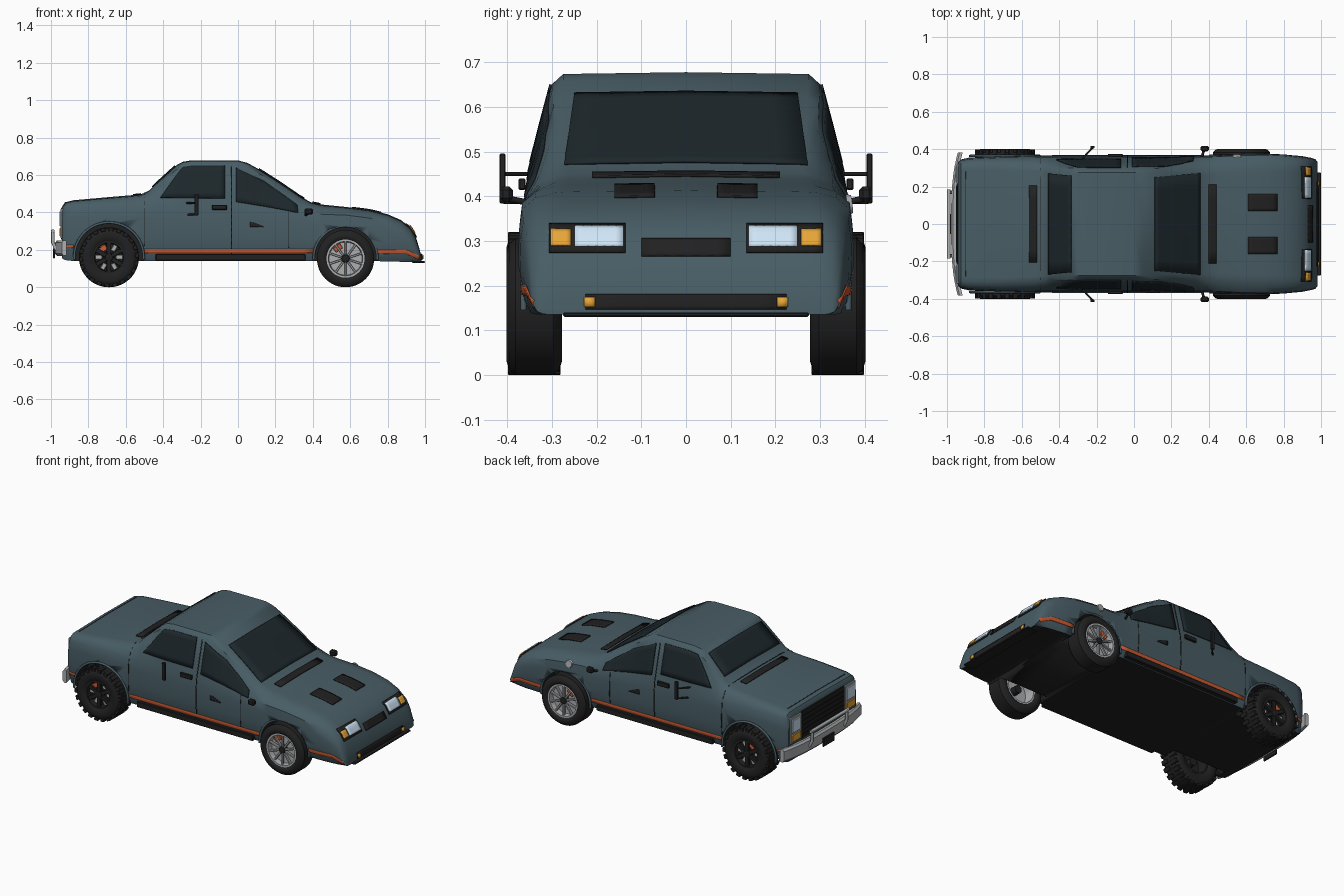
import bpy, bmesh, math
from mathutils import Vector, Matrix
from mathutils.bvhtree import BVHTree

if "Cube" in bpy.data.objects:
    bpy.data.objects.remove(bpy.data.objects["Cube"])

def mat(name, *c):
    m = bpy.data.materials.new(name)
    m.diffuse_color = (*c, 1)
    m.use_nodes = True
    m.node_tree.nodes["Principled BSDF"].inputs["Base Color"].default_value = m.diffuse_color
    return m

PAINT = mat("paint", .065, .11, .13)
GLASS = mat("glass", .012, .02, .024)
BLACK = mat("black", .015, .015, .016)
ORANGE = mat("orange", .6, .1, .03)
AMBER = mat("amber", .8, .38, .04)
LAMP = mat("lamp", .62, .78, .92)
METAL = mat("metal", .42, .43, .44)

def finish(bm, name, *mats, angle=35):
    me = bpy.data.meshes.new(name)
    bm.to_mesh(me)
    ob = bpy.data.objects.new(name, me)
    bpy.context.collection.objects.link(ob)
    for m in mats:
        me.materials.append(m)
    bpy.ops.object.select_all(action='DESELECT')
    ob.select_set(True)
    bpy.context.view_layer.objects.active = ob
    bpy.ops.object.shade_smooth_by_angle(angle=math.radians(angle))
    return ob

def box(name, c, s, m, rot=None, bev=.003):
    bm = bmesh.new()
    bmesh.ops.create_cube(bm, size=1, matrix=Matrix.Diagonal((*s, 1)))
    bmesh.ops.bevel(bm, geom=bm.edges[:], offset=min(bev, min(s) * .3), segments=1, affect='EDGES')
    bm.transform(Matrix.Translation(c) @ (rot or Matrix()))
    return finish(bm, name, m)

def tube(name, pts, r, m):
    cu = bpy.data.curves.new(name, 'CURVE')
    cu.dimensions, cu.bevel_depth, cu.bevel_resolution, cu.use_fill_caps = '3D', r, 2, True
    sp = cu.splines.new('POLY')
    sp.points.add(len(pts) - 1)
    for p, q in zip(sp.points, pts):
        p.co = (*q, 1)
    cu.materials.append(m)
    ob = bpy.data.objects.new(name, cu)
    bpy.context.collection.objects.link(ob)

# Body: lofted cross-sections (x, floor z, side half-width, shoulder z, top half-width, top z)
ST = [(-.94, .155, .325, .395, .29, .43), (-.925, .145, .337, .42, .30, .452), (-.88, .14, .347, .425, .305, .463),
      (-.7, .14, .355, .43, .305, .479), (-.52, .14, .357, .43, .30, .494), (-.475, .14, .357, .43, .298, .515),
      (-.44, .14, .357, .43, .296, .55), (-.33, .14, .357, .43, .295, .65), (-.295, .14, .357, .43, .295, .669),
      (-.25, .14, .357, .43, .295, .676), (0, .14, .357, .425, .295, .676), (.05, .14, .357, .42, .295, .663),
      (.12, .14, .357, .415, .292, .624), (.22, .14, .357, .41, .29, .56), (.33, .14, .357, .4, .285, .485),
      (.39, .14, .357, .395, .283, .452), (.45, .14, .36, .39, .28, .44), (.58, .14, .367, .385, .285, .427),
      (.7, .14, .368, .37, .29, .412), (.8, .138, .364, .345, .295, .388), (.87, .136, .357, .315, .298, .358),
      (.92, .135, .349, .28, .30, .318), (.95, .135, .342, .235, .30, .268), (.97, .135, .335, .185, .298, .205),
      (.98, .135, .325, .15, .295, .16)]

def ring(x, zb, w, zs, wt, zt):
    h, t, d = zs - zb, zt - zs, w - wt
    k = .5 + .15 * max(0, 1 - t / .2)
    half = [(w - .018, zb), (w - .004, zb + .12 * h), (w + .008, zb + .45 * h), (w + .006, zb + .8 * h), (w, zs),
            (w - d * (1 - k), zs + t * k), (wt + d * .08, zs + t * .9), (wt - .02, zt - .002)]
    return [(x, y, z) for y, z in half] + [(x, 0, zt + .002)] + [(x, -y, z) for y, z in reversed(half)]

bm = bmesh.new()
rings = [[bm.verts.new(p) for p in ring(*s)] for s in ST]
for a, b in zip(rings, rings[1:]):
    for i in range(len(a)):
        j = (i + 1) % len(a)
        f = bm.faces.new((a[i], a[j], b[j], b[i]))
        f.material_index = int(j == 0)
bm.faces.new(rings[0])
bm.faces.new(rings[-1])
bmesh.ops.recalc_face_normals(bm, faces=bm.faces)
BVH = BVHTree.FromBMesh(bm)
body = finish(bm, "body", PAINT, BLACK)

# Wheel wells cut into the body: x, z, well radius, lip name
for x, z, r in ((-.69, .16, .186), (.575, .157, .17)):
    for s in (1, -1):
        bm = bmesh.new()
        bmesh.ops.create_cone(bm, cap_ends=True, segments=48, radius1=r, radius2=r, depth=.3,
                              matrix=Matrix.Translation((x, s * .41, z)) @ Matrix.Rotation(math.pi / 2, 4, 'X'))
        for f in bm.faces:
            f.material_index = 1
        cut = finish(bm, "well_cutter", PAINT, BLACK)
        cut.hide_render = True
        bpy.context.view_layer.objects.active = body
        md = body.modifiers.new("well", 'BOOLEAN')
        md.operation, md.solver, md.object = 'DIFFERENCE', 'EXACT', cut
        bpy.ops.object.modifier_apply(modifier=md.name)
        bpy.data.objects.remove(cut)
        tube("arch_lip", [(x + r * math.cos(a), s * .364, z + r * math.sin(a))
                          for a in [math.radians(-4 + 188 * i / 28) for i in range(29)]], .007, PAINT)

# Panels laid on the body: strip between two polylines, projected along an axis
def panel(name, a, b, axis, sign, m, k=6, rows=6, off=.003):
    ax = 'xyz'.index(axis)
    def resample(p):
        p = [Vector(q) for q in p]
        return [u.lerp(v, i / k) for u, v in zip(p, p[1:]) for i in range(k)] + [p[-1]]
    d = Vector((0, 0, 0))
    d[ax] = sign
    bm = bmesh.new()
    grid = []
    A, B = resample(a), resample(b)
    for r in range(rows + 1):
        row = []
        for u, v in zip(A, B):
            q = u.lerp(v, r / rows)
            o = Vector((q.x, q.y))
            p = Vector((*o[:ax], 2 * sign, *o[ax:]))
            hit, n, _, _ = BVH.ray_cast(p, -d)
            row.append(bm.verts.new(hit + n * off) if hit else None)
        grid.append(row)
    for r, s in zip(grid, grid[1:]):
        for i in range(len(r) - 1):
            q = (r[i], r[i + 1], s[i + 1], s[i])
            if all(q):
                bm.faces.new(q)
    ob = finish(bm, name, m)
    md = ob.modifiers.new("thick", 'SOLIDIFY')
    md.thickness, md.offset = .006, 0

def rect(name, x0, x1, y0, y1, axis, sign, m, k=6, rows=6, off=.003):
    panel(name, [(x0, y0), (x1, y0)], [(x0, y1), (x1, y1)], axis, sign, m, k, rows, off)

# Windscreens, cowl vents, hood vents and top seams
panel("windscreen", [(.11, -.25), (.11, .25)], [(.352, -.272), (.352, .272)], 'z', 1, GLASS, 8, 12)
panel("rear_screen", [(-.455, -.27), (-.455, .27)], [(-.335, -.258), (-.335, .258)], 'z', 1, GLASS, 8, 8)
rect("cowl_vent", .398, .44, -.21, .21, 'z', 1, BLACK)
rect("cowl_vent", -.56, -.518, -.205, .205, 'z', 1, BLACK)
rect("panel_seam", -.503, -.499, -.3, .3, 'z', 1, BLACK, 1, off=-.001)
rect("panel_seam", -.90, -.897, -.28, .28, 'z', 1, BLACK, 1, off=-.001)

for s in (1, -1):
    rect("hood_vent", .61, .765, s * .07, s * .16, 'z', 1, BLACK)
    # Side glass
    panel("cab_window", [(-.415, .478), (-.25, .476), (-.07, .474)], [(-.295, .642), (-.24, .65), (-.07, .65)],
          'y', s, GLASS)
    panel("door_window", [(-.01, .456), (.15, .43), (.322, .398)], [(-.01, .638), (.14, .565), (.316, .438)],
          'y', s, GLASS)
    # Seams, stripe and sill
    rect("door_seam", -.037, -.032, .15, .645, 'y', s, BLACK, 1, 14, -.001)
    rect("door_seam", -.503, -.499, .22, .48, 'y', s, BLACK, 1, 8, -.001)
    rect("door_seam", .27, .273, .21, .40, 'y', s, BLACK, 1, 8, -.001)
    rect("side_stripe", -.50, .40, .183, .204, 'y', s, ORANGE, 16, 3, .001)
    panel("side_stripe", [(.745, .18), (.9, .178), (.965, .15)], [(.745, .2), (.9, .2), (.972, .168)],
          'y', s, ORANGE, 6, 3, .001)
    rect("side_stripe", -.935, -.878, .21, .225, 'y', s, ORANGE, 4, 2, .001)
    box("sill", (-.04, s * .355, .16), (.80, .03, .034), BLACK)
    # Handles
    box("cab_handle", (-.10, s * .367, .427), (.08, .016, .026), BLACK)
    panel("door_handle", [(.065, .322), (.14, .322)], [(.065, .348), (.085, .345)], 'y', s, BLACK, 3, 3)
    # Tall mirror on two arms
    box("tall_mirror", (-.222, s * .411, .44), (.022, .014, .112), BLACK)
    for z in (.45, .388):
        tube("mirror_arm", [(-.275, s * .35, z), (-.222, s * .408, z)], .005, BLACK)
    # Small wing mirror
    box("wing_mirror", (.378, s * .403, .405), (.045, .03, .034), BLACK, bev=.008)
    tube("mirror_stem", [(.36, s * .35, .385), (.376, s * .40, .395)], .007, BLACK)
    # Sloped nose lights
    y = lambda v: s * v
    rect("lamp_housing", y(.135), y(.306), .273, .336, 'x', 1, BLACK, 8, 6)
    rect("nose_lamp", y(.14), y(.25), .284, .327, 'x', 1, LAMP, 6, 6, .008)
    rect("nose_indicator", y(.258), y(.303), .286, .32, 'x', 1, AMBER, 4, 6, .008)
    rect("fog_lamp", y(.204), y(.228), .152, .172, 'x', 1, AMBER, 2, 2, .01)
    # Upright face lights
    box("lamp_surround", (-.938, s * .267, .34), (.02, .105, .16), METAL)
    box("face_lamp", (-.948, s * .267, .366), (.012, .085, .08), LAMP)
    box("face_indicator", (-.948, s * .267, .293), (.012, .085, .045), AMBER)
    # Push bar uprights and bumper brackets
    tube("push_bar_post", [(-.972, s * .17, .20), (-.99, s * .17, .24), (-.99, s * .17, .306)], .009, METAL)
    box("bumper_bracket", (-.94, s * .2, .2), (.05, .04, .04), BLACK)

# Nose grille, intake and splitter
rect("nose_grille", -.10, .10, .265, .303, 'x', 1, BLACK)
rect("lower_intake", -.225, .225, .146, .18, 'x', 1, BLACK, 8, 4)
box("splitter", (.965, 0, .135), (.07, .55, .01), BLACK)
# Upright grille with slats
box("face_grille", (-.938, 0, .34), (.018, .42, .17), BLACK)
for i in range(5):
    box("grille_slat", (-.948, 0, .285 + i * .028), (.008, .41, .008), BLACK, bev=.001)
# Fuel cap on one fender
bm = bmesh.new()
hit, n, _, _ = BVH.ray_cast(Vector((.55, 2, .382)), Vector((0, -1, 0)))
bmesh.ops.create_cone(bm, cap_ends=True, segments=24, radius1=.024, radius2=.02, depth=.012,
                      matrix=Matrix.Translation(hit) @ n.to_track_quat('Z', 'Y').to_matrix().to_4x4())
finish(bm, "fuel_cap", METAL)

# Curved bumper with push bar and plate
bm = bmesh.new()
prev = None
for i in range(21):
    t = -1 + i / 10
    x = -.972 + .036 * abs(t) ** 3
    cur = [bm.verts.new((x + dx, .382 * t, z)) for dx, z in
           ((.02, .17), (.004, .168), (-.006, .18), (-.006, .238), (.004, .25), (.02, .248))]
    if prev:
        for j in range(6):
            bm.faces.new((prev[j], prev[(j + 1) % 6], cur[(j + 1) % 6], cur[j]))
    else:
        bm.faces.new(cur)
    prev = cur
bm.faces.new(prev)
bmesh.ops.recalc_face_normals(bm, faces=bm.faces)
finish(bm, "bumper", METAL)
tube("push_bar", [(-.99, -.185, .3), (-.99, .185, .3)], .01, METAL)
box("blank_plate", (-.984, 0, .182), (.01, .11, .055), BLACK)

# Wheels, built around the y axis with the outer face towards +y
def lathe(name, prof, m, M, seg=48):
    bm = bmesh.new()
    rs = [[bm.verts.new((r * math.cos(a), y, r * math.sin(a))) for r, y in prof]
          for a in [2 * math.pi * i / seg for i in range(seg)]]
    for i in range(seg):
        a, b = rs[i], rs[(i + 1) % seg]
        for j in range(len(prof)):
            k = (j + 1) % len(prof)
            bm.faces.new((a[j], a[k], b[k], b[j]))
    bmesh.ops.recalc_face_normals(bm, faces=bm.faces)
    bm.transform(M)
    finish(bm, name, m)

def wheel(x, z, R, ri, s, truck):
    M = Matrix.Translation((x, s * .34, z)) @ (Matrix() if s > 0 else Matrix.Rotation(math.pi, 4, 'Z'))
    w = .062
    half = [(ri, w - .01), (ri + .012, w - .001), (R - .03, w), (R - .012, w - .006), (R, w - .02)]
    lathe("tyre", half + [(r, -y) for r, y in reversed(half)], BLACK, M)
    lathe("rim", [(ri + .002, w - .008), (ri - .008, w - .008), (ri - .012, .022), (.01, .022), (.01, .012),
                  (ri - .014, .012), (ri - .01, -w + .01), (ri + .002, -w + .01)], BLACK if truck else METAL, M)
    lathe("hub", [(.001, .052), (.02, .05), (.024, .04), (.024, -.03), (.001, -.03)], BLACK, M, 24)
    def around(name, a, r, y, size, m):
        box(name, (0, 0, 0), size, m, bev=.002).data.transform(
            M @ Matrix.Rotation(a, 4, 'Y') @ Matrix.Translation((r, y, 0)))
    around("caliper", -.95 if s < 0 else -2.2, ri - .03, .03, (.03, .014, .045), ORANGE)
    n = 6 if truck else 10
    for i in range(n):
        a = 2 * math.pi * (i + .5) / n
        around("spoke", a, ri * .58, .04, (ri * .75, .016, .024 if truck else .011), METAL if not truck else BLACK)
        if truck:
            around("rim_pocket", a + math.pi / n, ri * .66, .026, (ri * .4, .006, .022), METAL)
    if truck:  # chunky tread
        for i in range(22):
            a = 2 * math.pi * i / 22
            for t in (1, -1):
                around("tread_lug", a + t * .07, R - .006, t * .034, (.02, .05, .026), BLACK)

for s in (1, -1):
    wheel(-.69, .16, .156, .085, s, True)
    wheel(.575, .153, .153, .1, s, False)
